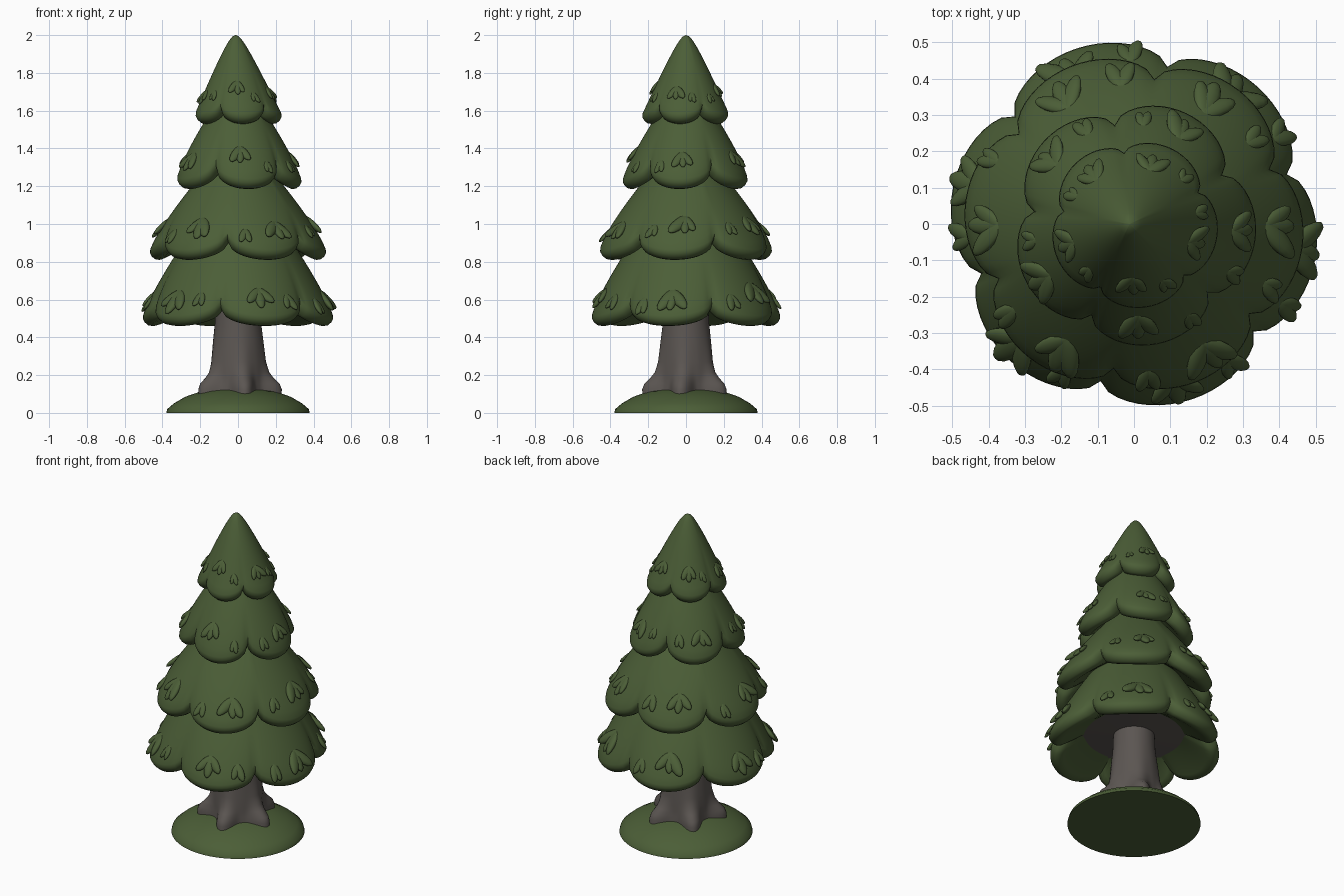
import bpy, bmesh, math, random
from mathutils import Vector, Matrix

if "Cube" in bpy.data.objects:
    bpy.data.objects.remove(bpy.data.objects["Cube"])

random.seed(4)
TAU = 2 * math.pi


def material(name, rgb):
    m = bpy.data.materials.new(name)
    m.diffuse_color = (*rgb, 1)
    m.use_nodes = True
    m.node_tree.nodes["Principled BSDF"].inputs["Base Color"].default_value = m.diffuse_color
    return m


GREEN = material("pine green", (0.071, 0.112, 0.038))
BARK = material("grey bark", (0.105, 0.092, 0.084))


def finish(bm, name, mat, angle=50):
    bmesh.ops.recalc_face_normals(bm, faces=bm.faces)
    me = bpy.data.meshes.new(name)
    bm.to_mesh(me)
    bm.free()
    me.materials.append(mat)
    ob = bpy.data.objects.new(name, me)
    bpy.context.collection.objects.link(ob)
    bpy.ops.object.select_all(action='DESELECT')
    ob.select_set(True)
    bpy.context.view_layer.objects.active = ob
    bpy.ops.object.shade_smooth_by_angle(angle=math.radians(angle))
    return ob


def loft(rings, name, mat, angle=50):
    """Skin a stack of equally long closed rings and cap both ends."""
    bm = bmesh.new()
    vs = [[bm.verts.new(p) for p in ring] for ring in rings]
    n = len(vs[0])
    for a, b in zip(vs, vs[1:]):
        for i in range(n):
            k = (i + 1) % n
            bm.faces.new((a[i], a[k], b[k], b[i]))
    bm.faces.new(vs[0])
    bm.faces.new(vs[-1])
    return finish(bm, name, mat, angle)


def polar(r, a, z):
    return Vector((r * math.cos(a), r * math.sin(a), z))


# Grass mound
N = 64
mound = [(0.38, 0), (0.375, 0.02), (0.34, 0.05), (0.28, 0.085), (0.2, 0.113), (0.1, 0.13), (0.01, 0.135)]
loft([[polar(r, TAU * i / N, z) for i in range(N)] for r, z in mound], "grass_mound", GREEN)

# Trunk with five roots, spreading into the underside of the canopy
trunk = [(0.155, 0.078, 0.06), (0.152, 0.083, 0.125), (0.148, 0.075, 0.155), (0.146, 0.045, 0.185),
         (0.145, 0.022, 0.215), (0.141, 0.008, 0.27), (0.132, 0.003, 0.38), (0.122, 0, 0.48),
         (0.118, 0, 0.575), (0.34, 0, 0.585), (0.34, 0, 0.62)]


def root(a):
    return (0.5 + 0.5 * math.cos(5 * (a - math.radians(-80)))) ** 1.6


loft([[polar(r + amp * root(TAU * i / 80), TAU * i / 80, z) for i in range(80)]
      for r, amp, z in trunk], "trunk", BARK)


class Tier:
    """Skirt of foliage whose rim hangs in rounded lobes."""

    def __init__(self, name, lobes, centre, z_notch, drop, r_notch, amp, r_top, z_top, tip=False):
        self.name, self.lobes, self.centre = name, lobes, math.radians(centre)
        self.z_notch, self.drop, self.r_notch, self.amp = z_notch, drop, r_notch, amp
        self.r_top, self.z_top, self.tip = r_top, z_top, tip

    def rim(self, a):
        u = 2 * (((a - self.centre) * self.lobes / TAU + 0.5) % 1.0) - 1
        lobe = max(0, 1 - u * u) ** 0.6
        return lobe, self.z_notch + 0.055 - self.drop * lobe

    def point(self, a, s):
        lobe, zr = self.rim(a)
        f = 0.4 * s ** 0.45 + 0.6 * s if self.tip else 1 - (1 - s) ** 1.3
        r = self.r_top + (self.r_notch - self.r_top) * f + self.amp * lobe * s ** 1.2
        p = polar(r, a, self.z_top + (zr - self.z_top) * s)
        if self.tip:
            p.x -= 0.012 * (1 - s)
        return p

    def build(self):
        n = self.lobes * 18
        angles = [self.centre + math.pi / self.lobes + TAU * i / n for i in range(n)]
        rings = [[self.point(a, (j / 16) ** 1.4) for a in angles] for j in range(17)]
        # rounded edge curling under
        for dr, dz in [(0.002, -0.02), (-0.008, -0.038), (-0.025, -0.052), (-0.045, -0.055), (-0.075, -0.04)]:
            ring = []
            for a in angles:
                lobe, zr = self.rim(a)
                ring.append(polar(self.r_notch + self.amp * lobe + dr, a, zr + dz))
            rings.append(ring)
        rings.append([polar(self.r_notch * 0.58, a, self.z_notch + 0.06) for a in angles])
        loft(rings, self.name, GREEN)

    def tufts(self, size):
        """Fans of needle fingers on every lobe, roots sunk in and tips lifted."""
        bm = bmesh.new()
        for k in range(self.lobes):
            c = self.centre + TAU * k / self.lobes
            half = math.pi / self.lobes
            flip = random.choice((-1, 1))
            spots = [(c + half * flip * random.uniform(0.05, 0.3), random.uniform(0.6, 0.72), 3, 1.0),
                     (c - half * flip * 0.55, random.uniform(0.72, 0.85), 2, 0.7)]
            for a, s, count, scale in spots:
                p = self.point(a, s)
                down = (self.point(a, s + 0.03) - self.point(a, s - 0.03)).normalized()
                side = Vector((-math.sin(a), math.cos(a), 0))
                out = side.cross(down).normalized()
                if out.dot(p) < 0:
                    out = -out
                for i in range(count):
                    fan = (i - (count - 1) / 2) * 0.6 + random.uniform(-0.12, 0.12)
                    d = (down * math.cos(fan) + side * math.sin(fan) + out * 0.2).normalized()
                    nrm = (out - d * out.dot(d)).normalized()
                    w = d.cross(nrm)
                    ln = size * scale * random.uniform(0.85, 1.15)
                    pos = p + d * ln * 0.6 - out * ln * 0.13
                    m = Matrix((w, nrm, d)).transposed().to_4x4()
                    m = Matrix.Translation(pos) @ m @ Matrix.Diagonal((ln * 0.38, ln * 0.22, ln, 1))
                    bmesh.ops.create_uvsphere(bm, u_segments=12, v_segments=8, radius=1, matrix=m)
        finish(bm, self.name + "_tufts", GREEN, 60)


# Four foliage tiers, bottom to top
tiers = [
    (Tier("foliage_bottom", 6, -72, 0.54, 0.08, 0.44, 0.066, 0.26, 0.95), 0.08),
    (Tier("foliage_lower", 6, -68, 0.90, 0.09, 0.40, 0.066, 0.14, 1.33), 0.075),
    (Tier("foliage_upper", 5, -79, 1.275, 0.09, 0.275, 0.06, 0.09, 1.68), 0.062),
    (Tier("foliage_top", 5, -82, 1.59, 0.06, 0.195, 0.035, 0.002, 2.0, True), 0.05),
]
for tier, size in tiers:
    tier.build()
    tier.tufts(size)
